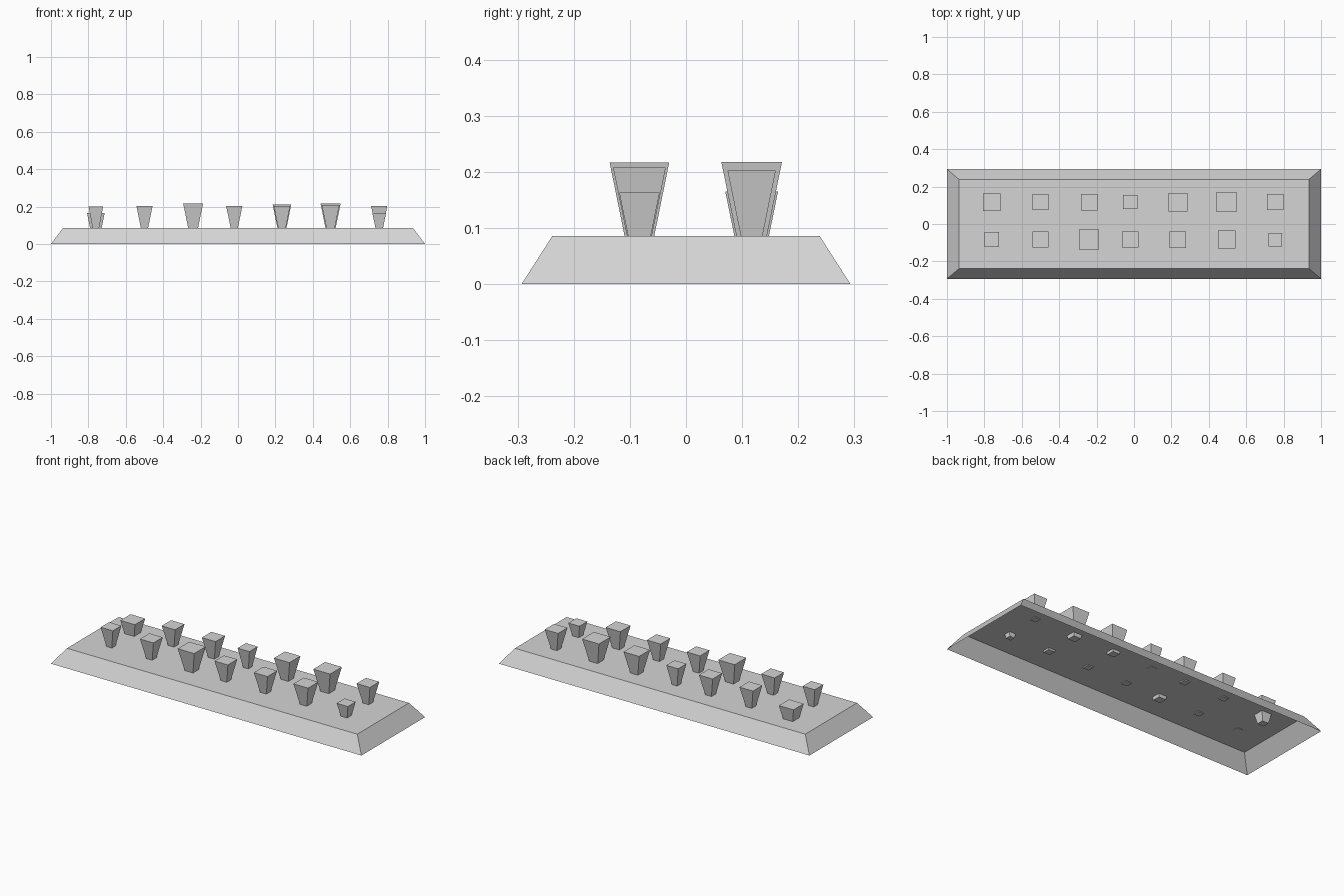
import bpy
import bmesh

cube = bpy.data.objects.get("Cube")
if cube:
    bpy.data.objects.remove(cube, do_unlink=True)

grey = bpy.data.materials.new("light grey")
grey.use_nodes = True
COLOUR = (0.66, 0.66, 0.66, 1.0)
grey.diffuse_color = COLOUR
grey.node_tree.nodes["Principled BSDF"].inputs["Base Color"].default_value = COLOUR


def frustum(name, location, bottom, top, height, open_bottom=False):
    """Four-sided tapered block standing on its location; sizes are (x, y)."""
    bm = bmesh.new()
    bmesh.ops.create_cube(bm, size=1.0)
    for v in bm.verts:
        size = top if v.co.z > 0 else bottom
        v.co.x *= size[0]
        v.co.y *= size[1]
        v.co.z = (v.co.z + 0.5) * height
    if open_bottom:
        under = [f for f in bm.faces if f.normal.z < -0.9]
        bmesh.ops.delete(bm, geom=under, context='FACES_ONLY')
    mesh = bpy.data.meshes.new(name)
    bm.to_mesh(mesh)
    bm.free()
    mesh.materials.append(grey)
    obj = bpy.data.objects.new(name, mesh)
    obj.location = location
    bpy.context.collection.objects.link(obj)
    return obj


# Hollow sloped tray, open underneath
frustum("base_shell", (0, 0, 0), (2.0, 0.586), (1.87, 0.476), 0.086, open_bottom=True)

# Two rows of pegs, narrower at the foot, poking through the shell
COLUMNS = (-0.76, -0.5, -0.24, -0.02, 0.235, 0.495, 0.755)
ROWS = {
    "back_peg": (0.117, (0.094, 0.086, 0.088, 0.076, 0.1, 0.108, 0.086)),
    "front_peg": (-0.083, (0.078, 0.086, 0.106, 0.086, 0.088, 0.094, 0.072)),
}
# Pegs pushed further down than the rest, with their top height
SUNKEN = {("back_peg", 0): 0.165, ("front_peg", 6): 0.163}

for row, (y, widths) in ROWS.items():
    for i, (x, width) in enumerate(zip(COLUMNS, widths)):
        sunken_top = SUNKEN.get((row, i))
        height = 1.4 * width if sunken_top else max(1.4 * width, 0.117)
        foot_z = sunken_top - height if sunken_top else 0.142 - height / 2
        foot = 0.43 * width
        frustum(f"{row}_{i + 1}", (x, y, foot_z), (foot, foot), (width, width), height)
